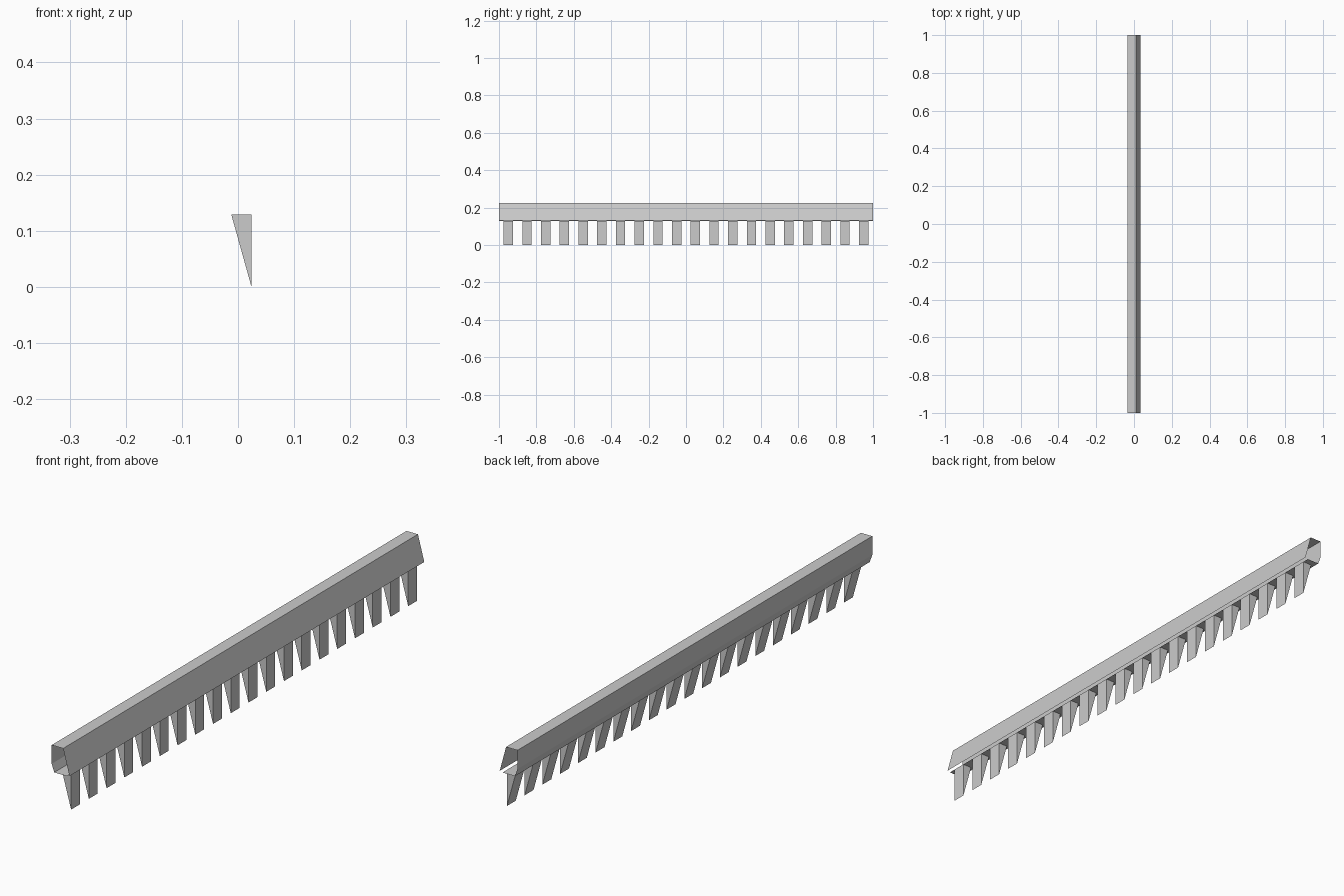
import bpy

cube = bpy.data.objects.get("Cube")
if cube:
    bpy.data.objects.remove(cube, do_unlink=True)

LENGTH = 2.0
TEETH = 20
PITCH = LENGTH / TEETH
TOOTH_WIDTH = PITCH / 2

grey = bpy.data.materials.new("light grey metal")
grey.use_nodes = True
color = (0.6, 0.6, 0.6, 1)
grey.diffuse_color = color
grey.node_tree.nodes["Principled BSDF"].inputs["Base Color"].default_value = color


def extrude_profile(name, profile, y0, y1, solid):
    """Sweep an x-z profile along y; solid profiles are closed and capped."""
    n = len(profile)
    verts = [(x, y, z) for y in (y0, y1) for x, z in profile]
    faces = [(i, (i + 1) % n, (i + 1) % n + n, i + n)
             for i in range(n if solid else n - 1)]
    if solid:
        faces += [tuple(reversed(range(n))), tuple(range(n, 2 * n))]
    mesh = bpy.data.meshes.new(name)
    mesh.from_pydata(verts, [], faces)
    mesh.materials.append(grey)
    obj = bpy.data.objects.new(name, mesh)
    bpy.context.collection.objects.link(obj)
    return obj


# Folded sheet rail: sloping side, top, upright side, small bend, floor
rail = [(0.035, 0.132), (0.01, 0.224), (-0.035, 0.224),
        (-0.035, 0.157), (-0.025, 0.129), (0.024, 0.129)]
extrude_profile("folded_rail", rail[::-1], -LENGTH / 2, LENGTH / 2, False)

# Row of wedge teeth hanging below the floor
wedge = [(-0.012, 0.129), (0.024, 0.0), (0.024, 0.129)]
start = -LENGTH / 2 + (PITCH - TOOTH_WIDTH) / 2
teeth = extrude_profile("teeth", wedge[::-1], start, start + TOOTH_WIDTH, True)
row = teeth.modifiers.new("row", 'ARRAY')
row.count = TEETH
row.use_relative_offset = False
row.use_constant_offset = True
row.constant_offset_displace = (0, PITCH, 0)

# Make the outsides of both parts face outward
for obj in (teeth,):
    import bmesh
    bm = bmesh.new()
    bm.from_mesh(obj.data)
    bmesh.ops.recalc_face_normals(bm, faces=bm.faces)
    bm.to_mesh(obj.data)
    bm.free()
